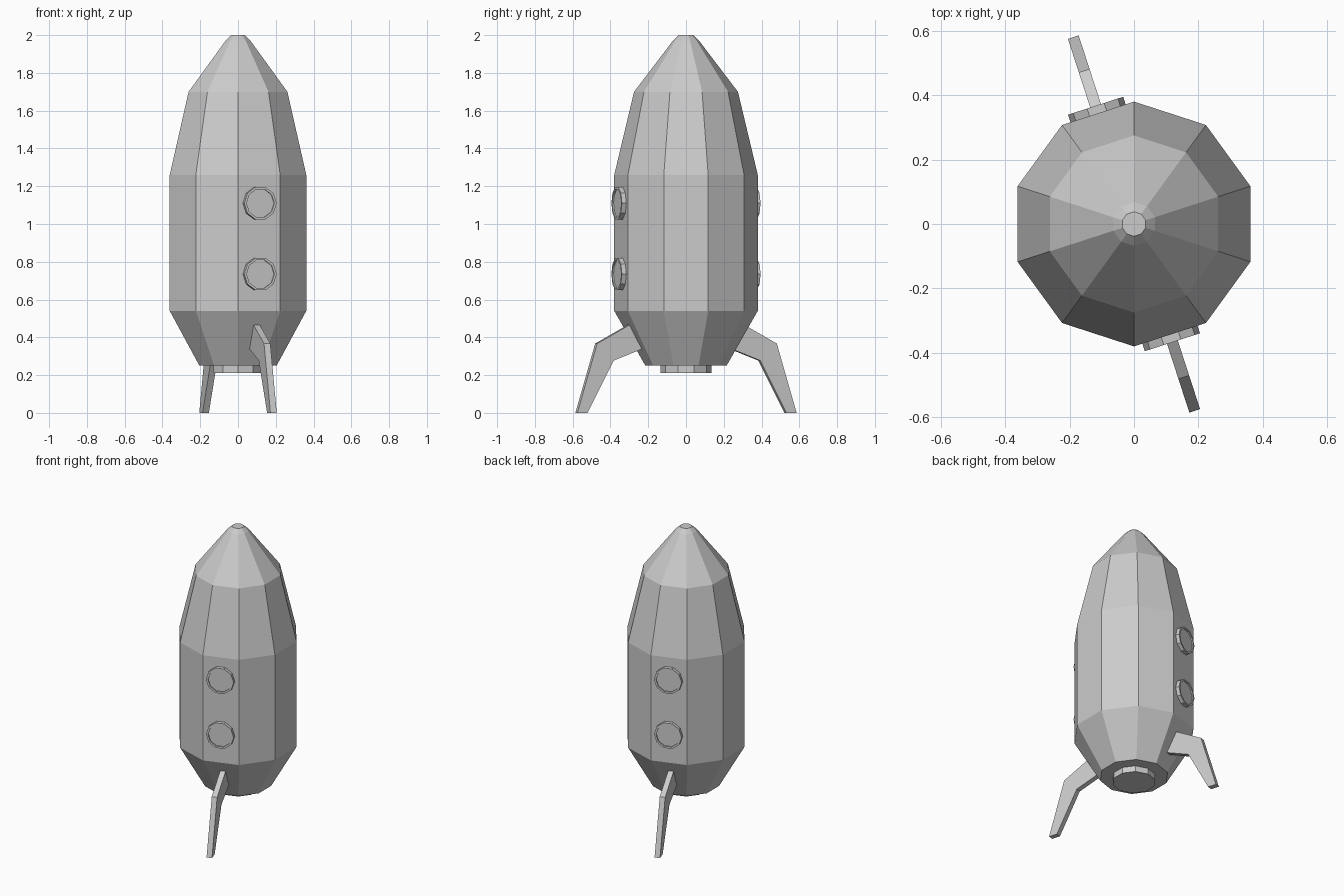
import bpy, bmesh, math
from mathutils import Matrix, Vector

if "Cube" in bpy.data.objects:
    bpy.data.objects.remove(bpy.data.objects["Cube"])

SIDES = 10


def make_object(name, bm):
    bmesh.ops.recalc_face_normals(bm, faces=bm.faces)
    mesh = bpy.data.meshes.new(name)
    bm.to_mesh(mesh)
    bm.free()
    obj = bpy.data.objects.new(name, mesh)
    bpy.context.collection.objects.link(obj)
    return obj


def lathe(name, profile, matrix=Matrix.Identity(4)):
    """Ten-sided closed solid from (radius, height) pairs, capped at both ends."""
    bm = bmesh.new()
    rings = []
    for r, z in profile:
        ring = []
        for i in range(SIDES):
            a = math.pi / 2 + math.tau * i / SIDES
            ring.append(bm.verts.new(matrix @ Vector((r * math.cos(a), r * math.sin(a), z))))
        rings.append(ring)
    for low, high in zip(rings, rings[1:]):
        for i in range(SIDES):
            j = (i + 1) % SIDES
            bm.faces.new((low[i], low[j], high[j], high[i]))
    bm.faces.new(rings[0])
    bm.faces.new(rings[-1])
    return make_object(name, bm)


def leg(name, profile, thickness, matrix):
    """Flat plate in the radial (x, z) plane, extruded sideways."""
    bm = bmesh.new()
    face = bm.faces.new([bm.verts.new((r, -thickness / 2, z)) for r, z in profile])
    new = bmesh.ops.extrude_face_region(bm, geom=[face])["geom"]
    bmesh.ops.translate(bm, vec=(0, thickness, 0),
                        verts=[v for v in new if isinstance(v, bmesh.types.BMVert)])
    bm.transform(matrix)
    return make_object(name, bm)


# Hull and engine nozzle
lathe("hull", [(0.215, 0.25), (0.38, 0.54), (0.38, 1.26), (0.275, 1.70),
               (0.068, 1.972), (0.038, 2.0)])
lathe("nozzle", [(0.135, 0.21), (0.135, 0.26)])

LEG = [(0.312, 0.47), (0.50, 0.367), (0.61, 0), (0.553, 0), (0.408, 0.277), (0.245, 0.34)]
# Rim wall, narrow lip and slightly sunken pane
PORTHOLE = [(0.09, 0.345), (0.09, 0.386), (0.077, 0.386), (0.077, 0.378)]

# Legs and portholes sit on two opposite hull faces
for side, angle in (("front", -72), ("back", 108)):
    turn = Matrix.Rotation(math.radians(angle), 4, "Z")
    leg(side + "_leg", LEG, 0.035, turn)
    for level, z in (("lower", 0.735), ("upper", 1.11)):
        lathe(f"{side}_{level}_porthole", PORTHOLE,
              turn @ Matrix.Translation((0, 0, z)) @ Matrix.Rotation(math.pi / 2, 4, "Y"))
